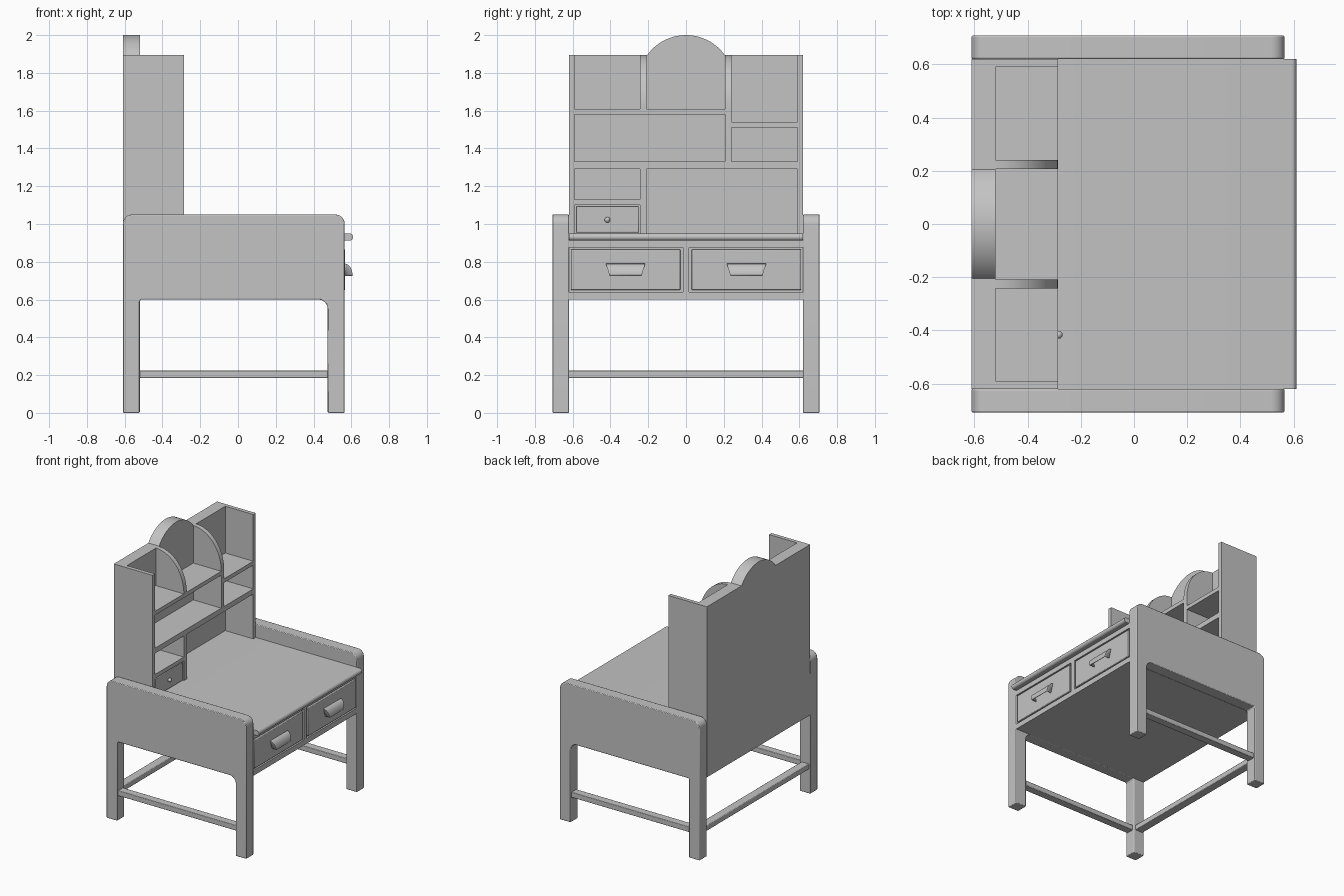
import bpy, bmesh, math

if "Cube" in bpy.data.objects:
    bpy.data.objects.remove(bpy.data.objects["Cube"])

grey = bpy.data.materials.new("grey")
grey.diffuse_color = (0.55, 0.55, 0.55, 1)
grey.use_nodes = True
grey.node_tree.nodes["Principled BSDF"].inputs["Base Color"].default_value = grey.diffuse_color


def finish(name, bm, bevel=0.0):
    bmesh.ops.recalc_face_normals(bm, faces=bm.faces)
    me = bpy.data.meshes.new(name)
    bm.to_mesh(me)
    bm.free()
    me.materials.append(grey)
    ob = bpy.data.objects.new(name, me)
    bpy.context.collection.objects.link(ob)
    if bevel:
        m = ob.modifiers.new("bevel", 'BEVEL')
        m.width = bevel
        m.segments = 2
    return ob


def prism(name, pts, axis, a, b, bevel=0.0):
    """Extrude a 2D outline along x (points are y,z) or y (points are x,z)."""
    bm = bmesh.new()
    at = (lambda p, d: (d, p[0], p[1])) if axis == 'x' else (lambda p, d: (p[0], d, p[1]))
    face = bm.faces.new([bm.verts.new(at(p, a)) for p in pts])
    ext = bmesh.ops.extrude_face_region(bm, geom=[face])
    shift = (b - a, 0, 0) if axis == 'x' else (0, b - a, 0)
    bmesh.ops.translate(bm, vec=shift, verts=[v for v in ext['geom'] if isinstance(v, bmesh.types.BMVert)])
    return finish(name, bm, bevel)


def box(name, x0, x1, y0, y1, z0, z1, bevel=0.0):
    return prism(name, [(y0, z0), (y1, z0), (y1, z1), (y0, z1)], 'x', x0, x1, bevel)


def arc(cx, cz, rx, rz, a0, a1, n=8):
    return [(cx + rx * math.cos(math.radians(a0 + (a1 - a0) * i / n)),
             cz + rz * math.sin(math.radians(a0 + (a1 - a0) * i / n))) for i in range(n + 1)]


# End panels with legs, and the side rails between the legs
side = ([(-0.61, 0), (-0.52, 0)] + arc(-0.51, 0.59, 0.01, 0.01, 180, 90, 3)
        + arc(0.425, 0.55, 0.05, 0.05, 90, 0) + [(0.475, 0), (0.565, 0)]
        + arc(0.515, 1.0, 0.05, 0.05, 0, 90) + arc(-0.56, 1.0, 0.05, 0.05, 90, 180))
for s, word in ((-1, "front"), (1, "back")):
    prism(word + "_end_panel", side, 'y', s * 0.62, s * 0.708, 0.005)
    box(word + "_side_rail", -0.525, 0.48, s * 0.665 - 0.03, s * 0.665 + 0.03, 0.185, 0.225, 0.004)
box("rear_rail", -0.6, -0.535, -0.63, 0.63, 0.185, 0.225, 0.004)

# Desk carcass and face frame
box("desk_body", -0.61, 0.55, -0.622, 0.622, 0.60, 0.915)
box("frame_bottom", 0.545, 0.565, -0.622, 0.622, 0.60, 0.64)
box("frame_top", 0.545, 0.565, -0.622, 0.622, 0.875, 0.915)
box("frame_middle", 0.545, 0.565, -0.017, 0.017, 0.64, 0.875)

# Desk top with a rounded front edge
prism("desk_top", [(-0.61, 0.912)] + arc(0.591, 0.931, 0.019, 0.019, -90, 90, 10) + [(-0.61, 0.95)],
      'y', -0.62, 0.62)


def cup_handle(name, yc):
    """Quarter round pull, open underneath, narrowing downwards."""
    bm = bmesh.new()
    prof = arc(0.565, 0.725, 0.042, 0.065, 90, 0, 8)
    rows = []
    for x, z in prof:
        w = 0.084 + 0.02 * (z - 0.725) / 0.065
        rows.append([bm.verts.new((x, yc + s * w, z)) for s in (-1, 1)])
    for a, b in zip(rows, rows[1:]):
        bm.faces.new((a[0], a[1], b[1], b[0]))
    for i, s in enumerate((-1, 1)):
        corner = bm.verts.new((0.565, yc + s * 0.084, 0.725))
        bm.faces.new([r[i] for r in rows] + [corner])
    ob = finish(name, bm)
    m = ob.modifiers.new("shell", 'SOLIDIFY')
    m.thickness = 0.008
    m.offset = -1


# Two wide drawers with handles
for s, word in ((-1, "left"), (1, "right")):
    y0, y1 = sorted((s * 0.03, s * 0.61))
    box(word + "_drawer", 0.54, 0.567, y0, y1, 0.65, 0.865, 0.004)
    cup_handle(word + "_handle", s * 0.32)

# Hutch back with an arched crest, and hutch sides
prism("hutch_back", [(-0.62, 0.94), (0.62, 0.94), (0.62, 1.895)]
      + arc(0, 1.7474, 0.2526, 0.2526, 35.8, 144.2, 28) + [(-0.62, 1.895)], 'x', -0.61, -0.52)
B, F = -0.53, -0.285
for s, word in ((-1, "left"), (1, "right")):
    y0, y1 = sorted((s * 0.59, s * 0.62))
    box(word + "_hutch_side", B, F, y0, y1, 0.94, 1.895)

# Shelves: y range and z range
for name, y0, y1, z0, z1 in (("long_shelf", -0.6, 0.6, 1.29, 1.33),
                             ("upper_shelf", -0.6, 0.215, 1.58, 1.61),
                             ("right_shelf", 0.23, 0.6, 1.51, 1.54),
                             ("low_shelf", -0.6, -0.22, 1.10, 1.13)):
    box(name, B, F, y0, y1, z0, z1)
box("low_divider", B, F, -0.243, -0.208, 0.94, 1.30)

# Upper dividers with a curved front
curve = arc(-0.52, 1.61, 0.235, 0.285, 0, 90, 20)
for name, y0, z0 in (("left_curved_divider", -0.243, 1.60), ("right_curved_divider", 0.206, 1.32)):
    prism(name, [(B, z0), (F, z0)] + curve + [(B, 1.895)], 'y', y0, y0 + 0.035)

# Small hutch drawer and its knob
box("small_drawer", B, -0.288, -0.583, -0.249, 0.955, 1.094, 0.004)
bm = bmesh.new()
bmesh.ops.create_uvsphere(bm, u_segments=16, v_segments=10, radius=0.015)
bmesh.ops.translate(bm, vec=(-0.283, -0.416, 1.022), verts=bm.verts)
finish("drawer_knob", bm)

# Smooth curves, sharp corners
bpy.ops.object.select_all(action='SELECT')
bpy.context.view_layer.objects.active = bpy.data.objects["desk_top"]
bpy.ops.object.shade_smooth_by_angle(angle=math.radians(30))
